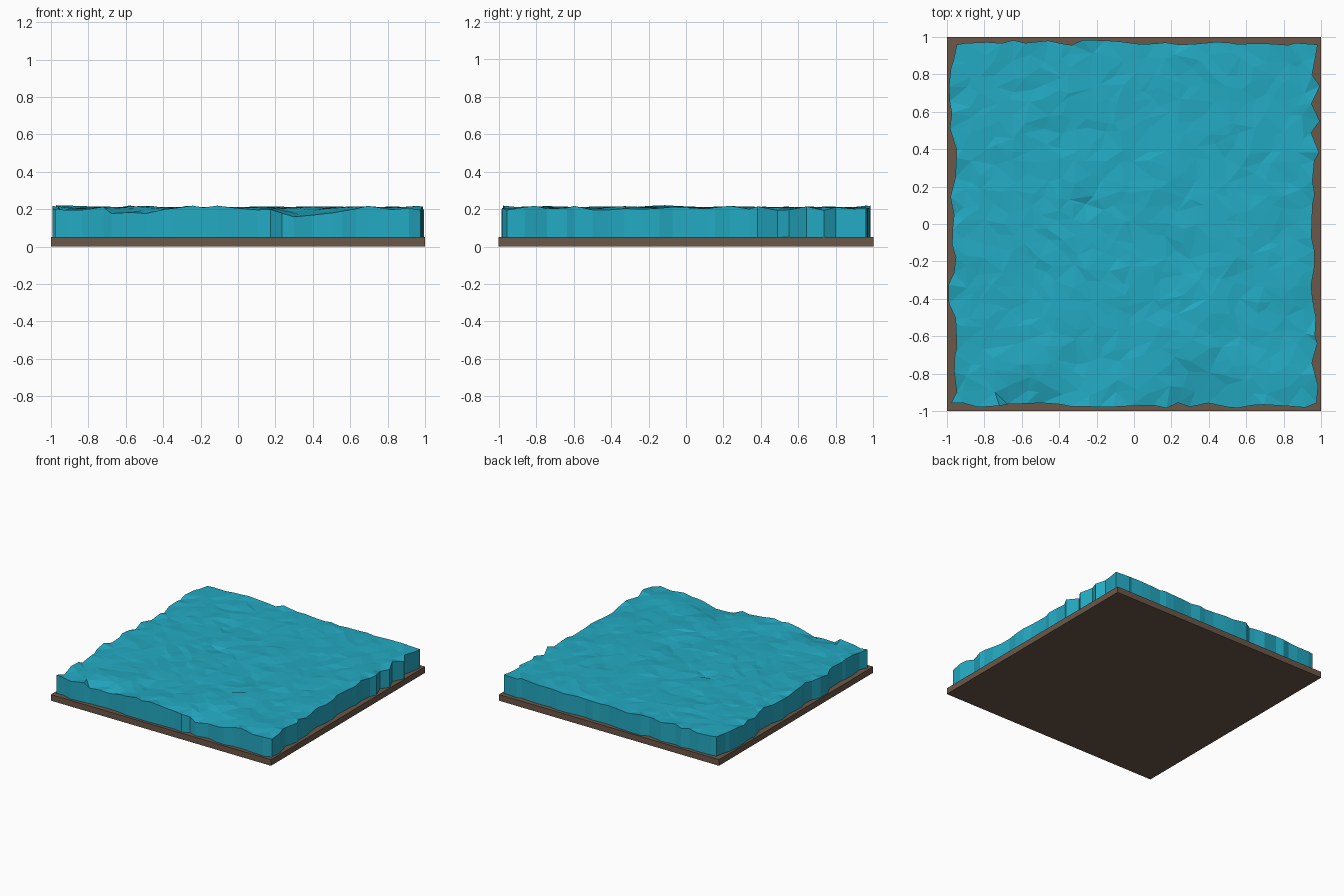
import bpy, bmesh, math, random
from mathutils import Vector, noise

if "Cube" in bpy.data.objects:
    bpy.data.objects.remove(bpy.data.objects["Cube"])

random.seed(7)
BASE_TOP, N = 0.05, 24


def material(name, rgb):
    m = bpy.data.materials.new(name)
    m.diffuse_color = (*rgb, 1)
    m.use_nodes = True
    m.node_tree.nodes["Principled BSDF"].inputs["Base Color"].default_value = m.diffuse_color
    return m


def finish(bm, name, mat):
    bmesh.ops.recalc_face_normals(bm, faces=bm.faces[:])
    me = bpy.data.meshes.new(name)
    bm.to_mesh(me)
    bm.free()
    ob = bpy.data.objects.new(name, me)
    bpy.context.collection.objects.link(ob)
    me.materials.append(mat)
    return ob


# Earth slab under the water
bm = bmesh.new()
bmesh.ops.create_cube(bm, size=1)
for v in bm.verts:
    v.co = Vector((v.co.x * 2, v.co.y * 2, (v.co.z + 0.5) * BASE_TOP))
finish(bm, "earth_slab", material("earth", (0.15, 0.095, 0.065)))

# Water surface: jittered grid with ragged border and gentle waves
bm = bmesh.new()
bmesh.ops.create_grid(bm, x_segments=N, y_segments=N, size=0.97)
step = 1.94 / N
dips = [(0.36, -0.97, 0.04, 0.14), (-0.58, -0.97, 0.022, 0.12),
        (0.28, -0.16, 0.022, 0.06), (-0.27, 0.09, 0.02, 0.05),
        (-0.35, -0.76, 0.02, 0.06), (-0.43, 0.45, 0.02, 0.05)]


def ragged(c, low, high):
    """Push a border coordinate in or out, keeping its sign."""
    return math.copysign(random.uniform(low, high), c)


for v in bm.verts:
    x, y = v.co.x, v.co.y
    on_x, on_y = abs(x) > 0.969, abs(y) > 0.969
    jx, jy = (random.uniform(-0.4, 0.4) * step for _ in range(2))
    v.co.x = ragged(x, 0.945, 0.995) if on_x else x + jx
    v.co.y = ragged(y, 0.955, 0.985) if on_y else y + jy
    z = 0.207 + 0.010 * noise.noise((x * 3, y * 3, 4)) + random.uniform(-0.005, 0.005)
    z -= sum(d * math.exp(-((x - px) ** 2 + (y - py) ** 2) / r ** 2)
             for px, py, d, r in dips)
    if on_x or on_y:
        z += random.uniform(-0.012, 0.010)
    v.co.z = z

# Water sides: drop the border to the slab
edges = [e for e in bm.edges if e.is_boundary]
bmesh.ops.triangulate(bm, faces=bm.faces[:], quad_method='BEAUTY')
new = bmesh.ops.extrude_edge_only(bm, edges=edges)["geom"]
for v in new:
    if isinstance(v, bmesh.types.BMVert):
        v.co.z = BASE_TOP
rim = [e for e in bm.edges if e.is_boundary]
bmesh.ops.contextual_create(bm, geom=rim)
finish(bm, "water", material("water", (0.017, 0.40, 0.54)))
